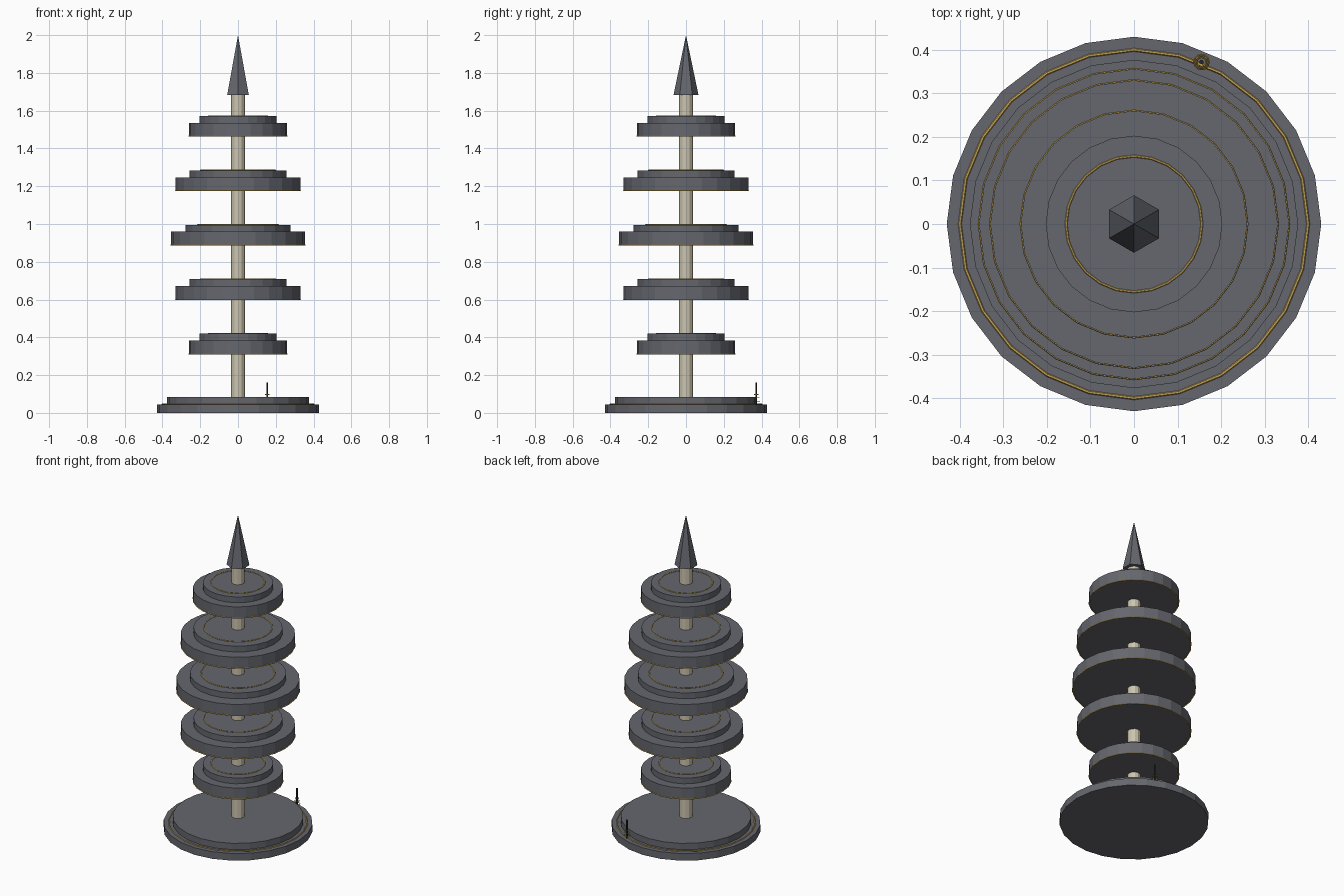
import bpy, bmesh, math
from mathutils import Matrix, Vector

if "Cube" in bpy.data.objects:
    bpy.data.objects.remove(bpy.data.objects["Cube"])


def material(name, rgb):
    m = bpy.data.materials.new(name)
    m.diffuse_color = (*rgb, 1)
    m.use_nodes = True
    m.node_tree.nodes["Principled BSDF"].inputs["Base Color"].default_value = m.diffuse_color
    return m


SLATE = material("slate grey", (0.13, 0.135, 0.155))
BONE = material("bone beige", (0.60, 0.55, 0.42))
GOLD = material("gold trim", (0.60, 0.40, 0.10))
BLACK = material("black iron", (0.02, 0.02, 0.023))


def finish(name, bm, mat):
    bmesh.ops.recalc_face_normals(bm, faces=bm.faces)
    me = bpy.data.meshes.new(name)
    bm.to_mesh(me)
    bm.free()
    me.materials.append(mat)
    ob = bpy.data.objects.new(name, me)
    bpy.context.collection.objects.link(ob)
    return ob


def cone(name, r1, r2, z0, z1, mat, sides=24, x=0, y=0, turn=0):
    bm = bmesh.new()
    bmesh.ops.create_cone(
        bm, cap_ends=True, segments=sides, radius1=r1, radius2=r2, depth=z1 - z0,
        matrix=Matrix.Translation((x, y, (z0 + z1) / 2)) @ Matrix.Rotation(turn, 4, 'Z'))
    return finish(name, bm, mat)


def ring(name, radius, thick, z, mat, sides=24, x=0, y=0, around=6):
    # small round section swept about the vertical axis
    bm = bmesh.new()
    pts = [bm.verts.new((x, y + radius + thick * math.cos(a), z + thick * math.sin(a)))
           for a in (math.tau * i / around for i in range(around))]
    edges = [bm.edges.new((pts[i], pts[(i + 1) % around])) for i in range(around)]
    bmesh.ops.spin(bm, geom=pts + edges, cent=(x, y, 0), axis=(0, 0, 1),
                   angle=math.tau, steps=sides, use_merge=True)
    bmesh.ops.remove_doubles(bm, verts=bm.verts, dist=1e-5)
    return finish(name, bm, mat)


# stepped base
cone("base_lower", 0.43, 0.43, 0, 0.045, SLATE)
cone("base_upper", 0.377, 0.377, 0.045, 0.085, SLATE)
ring("base_trim", 0.40, 0.004, 0.046, GOLD)

# central pole and pointed spire
cone("pole", 0.038, 0.038, 0.08, 1.69, BONE, sides=12)
cone("spire", 0.066, 0, 1.683, 2.0, SLATE, sides=6)

# five double-step tiers with trim at the lower rim and on top
for i, r in enumerate((0.26, 0.33, 0.356, 0.33, 0.26)):
    z = 0.313 + 0.288 * i
    n = i + 1
    cone(f"tier_{n}_lower", r, r, z, z + 0.07, SLATE)
    cone(f"tier_{n}_upper", r * 0.78, r * 0.78, z + 0.07, z + 0.107, SLATE)
    ring(f"tier_{n}_rim_trim", r, 0.003, z, GOLD)
    ring(f"tier_{n}_top_trim", r * 0.6, 0.003, z + 0.108, GOLD)

# small ringed finial standing at the base edge
fx, fy = 0.155, 0.372
cone("finial_rod", 0.005, 0.005, 0.045, 0.16, BLACK, sides=8, x=fx, y=fy)
for k, (r, z) in enumerate(((0.017, 0.062), (0.014, 0.08), (0.011, 0.098))):
    ring(f"finial_ring_{k + 1}", r, 0.002, z, GOLD, sides=12, x=fx, y=fy, around=4)
